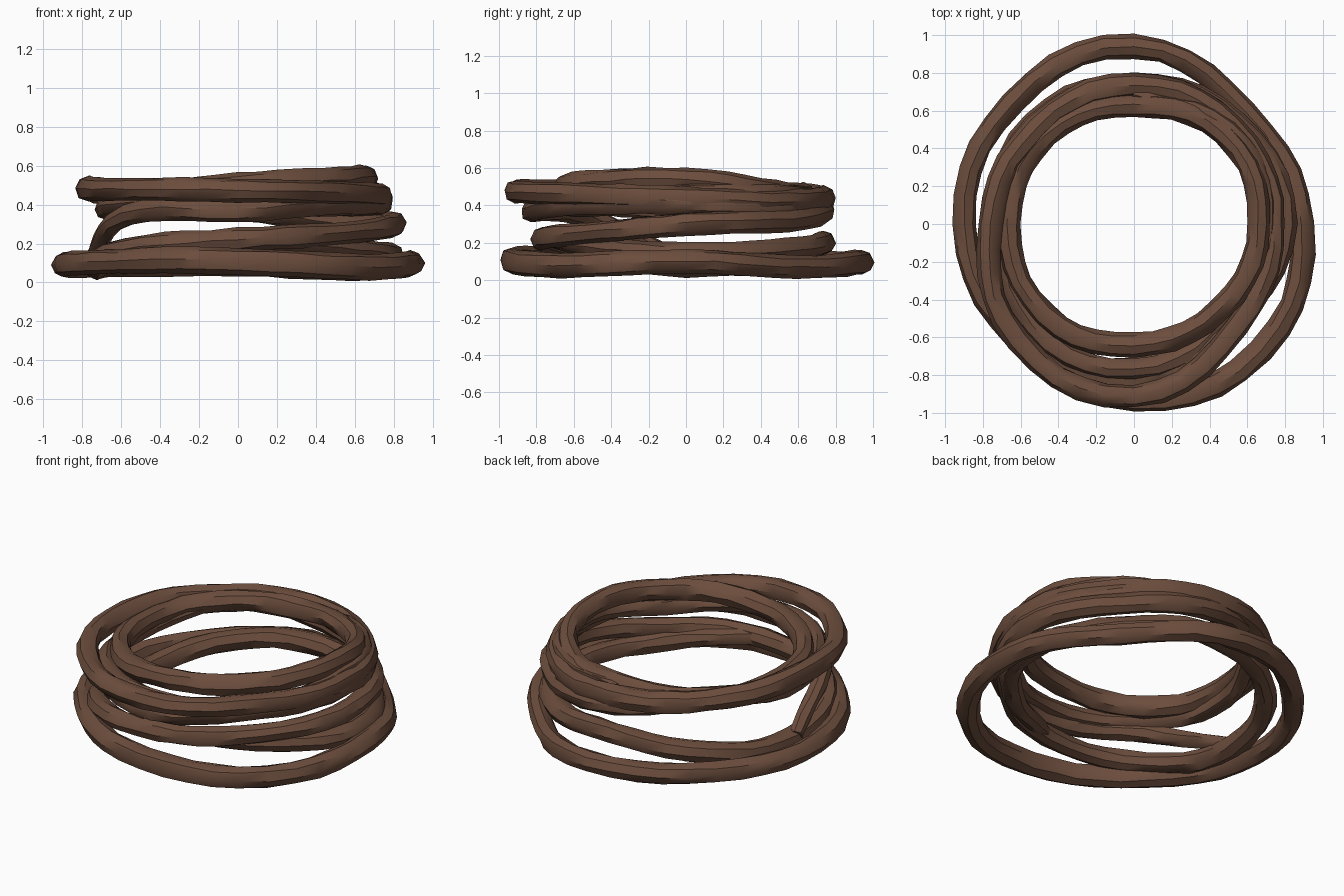
import bpy
import math
import random
from mathutils import Vector

random.seed(4)

cube = bpy.data.objects.get("Cube")
if cube:
    bpy.data.objects.remove(cube)

# Bark colour
bark = bpy.data.materials.new("brown bark")
bark.use_nodes = True
BROWN = (0.15, 0.075, 0.047, 1)
bark.diffuse_color = BROWN
shader = bark.node_tree.nodes["Principled BSDF"]
shader.inputs["Base Color"].default_value = BROWN
shader.inputs["Roughness"].default_value = 0.9


def coil_points(start, stations):
    """Turn (radius, height) pairs, one per eighth turn, into points."""
    points = []
    for step, (radius, height) in enumerate(stations):
        angle = (start + step) * math.pi / 4
        points.append(Vector((radius * math.cos(angle),
                              radius * math.sin(angle), height)))
    return points


def build_vine(name, start, stations, thickness, closed=False):
    """Sweep a slightly gnarled round section along a coiled path."""
    points = coil_points(start, stations)
    curve = bpy.data.curves.new(name + "_path", "CURVE")
    curve.dimensions = "3D"
    curve.bevel_depth = thickness
    curve.bevel_resolution = 2
    curve.resolution_u = 5
    curve.use_fill_caps = True
    spline = curve.splines.new("BEZIER")
    spline.bezier_points.add(len(points) - 1)
    spline.use_cyclic_u = closed
    for knot, point in zip(spline.bezier_points, points):
        knot.co = point
        knot.handle_left_type = knot.handle_right_type = "AUTO"
        knot.radius = random.uniform(0.97, 1.1)
    if not closed:
        for knot in (spline.bezier_points[0], spline.bezier_points[-1]):
            knot.radius = 0.7

    helper = bpy.data.objects.new(name + "_path", curve)
    bpy.context.collection.objects.link(helper)
    graph = bpy.context.evaluated_depsgraph_get()
    mesh = bpy.data.meshes.new_from_object(helper.evaluated_get(graph))
    bpy.data.objects.remove(helper)

    # Gnarled surface
    for vertex in mesh.vertices:
        vertex.co += Vector([random.uniform(-1, 1) for _ in "xyz"]) * 0.005
        vertex.co.z = max(vertex.co.z, 0)

    mesh.name = name
    mesh.materials.clear()
    mesh.materials.append(bark)
    vine = bpy.data.objects.new(name, mesh)
    bpy.context.collection.objects.link(vine)
    bpy.ops.object.select_all(action="DESELECT")
    vine.select_set(True)
    bpy.context.view_layer.objects.active = vine
    bpy.ops.object.shade_smooth_by_angle(angle=math.radians(40))


# Start directions in eighths of a turn from +x
EAST, NORTHWEST, WEST, SOUTH = 0, 3, 4, 6

# Wide loop lying on the ground
build_vine("ground_loop", EAST, [
    (.89, .1), (.835, .07), (.94, .095), (.91, .09),
    (.9, .09), (.87, .11), (.925, .11), (.95, .08)], .063, closed=True)

# Vine winding up from the ground loop
build_vine("rising_coil", SOUTH, [
    (.77, .23), (.69, .18), (.79, .14), (.76, .16),
    (.735, .2), (.75, .14), (.73, .08), (.81, .17),
    (.77, .22), (.73, .25), (.8, .3), (.75, .32),
    (.73, .38), (.71, .44)], .06)

# Upper loop, pushed out to the front
build_vine("upper_loop", EAST, [
    (.74, .44), (.73, .42), (.735, .44), (.725, .455),
    (.76, .48), (.87, .48), (.91, .475), (.77, .46)], .061, closed=True)

# Tight ring on top
build_vine("top_ring", EAST, [
    (.66, .54), (.67, .475), (.625, .46), (.66, .44),
    (.66, .44), (.67, .455), (.64, .5), (.64, .525)], .06, closed=True)

# Branch climbing steeply across the front
build_vine("climbing_branch", WEST, [
    (.76, .1), (.79, .35), (.82, .37), (.74, .41),
    (.74, .41), (.73, .39), (.73, .42)], .058)

# Strand filling the gap between the top ring and the upper loop
build_vine("inner_strand", NORTHWEST, [
    (.68, .44), (.68, .38), (.76, .41), (.77, .42),
    (.7, .4), (.7, .46), (.71, .46), (.69, .45)], .055)
